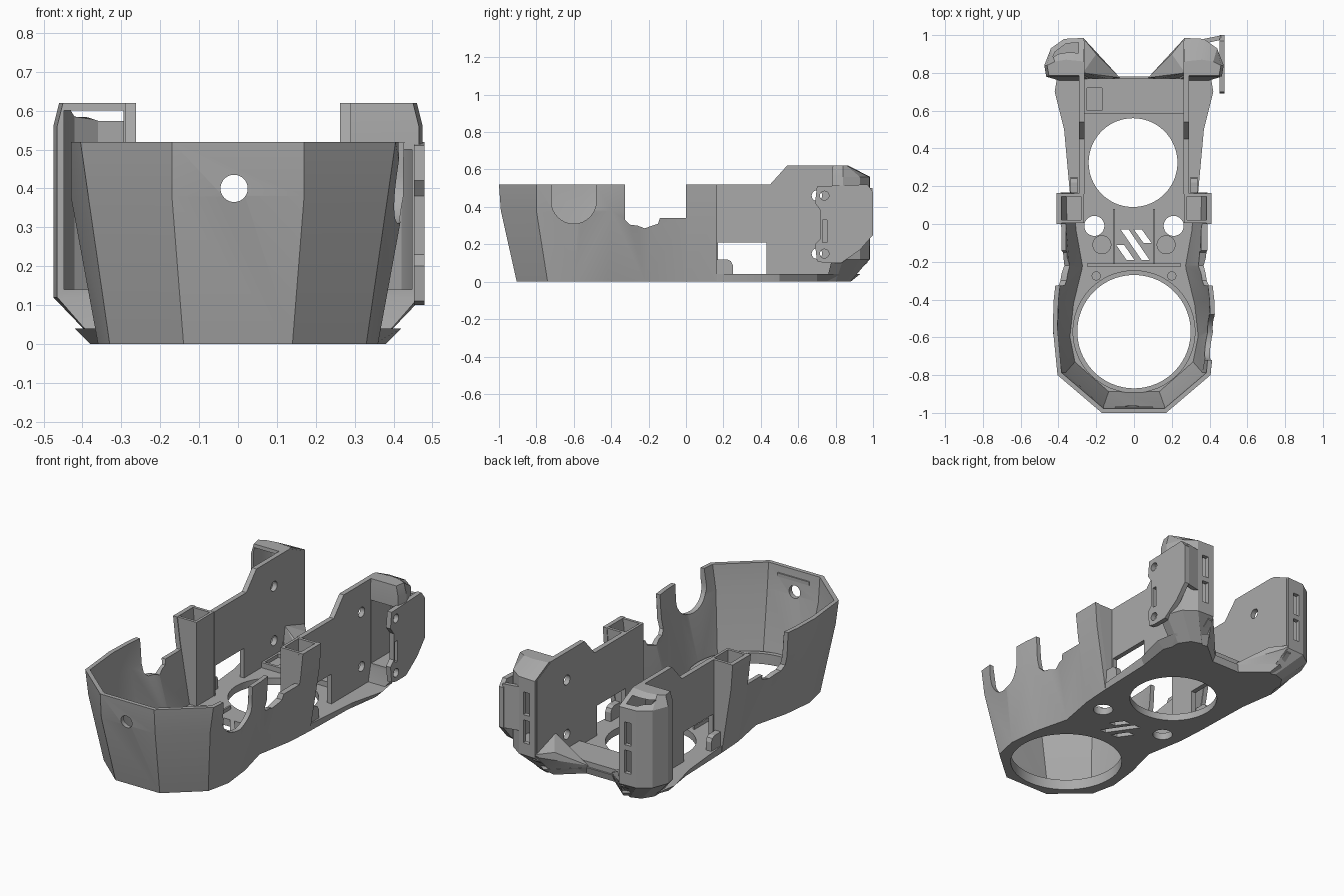
import bpy, bmesh, math
from mathutils import Vector

if "Cube" in bpy.data.objects:
    bpy.data.objects.remove(bpy.data.objects["Cube"])

GREY = (0.4, 0.4, 0.4, 1)
mat = bpy.data.materials.new("mid grey")
mat.use_nodes = True
mat.diffuse_color = GREY
mat.node_tree.nodes["Principled BSDF"].inputs["Base Color"].default_value = GREY


def finish(name, bm):
    bmesh.ops.recalc_face_normals(bm, faces=bm.faces)
    me = bpy.data.meshes.new(name)
    bm.to_mesh(me)
    bm.free()
    me.materials.append(mat)
    ob = bpy.data.objects.new(name, me)
    bpy.context.collection.objects.link(ob)
    return ob


def loft(name, rings):
    """Skin closed rings of equal length and cap both ends."""
    bm = bmesh.new()
    vs = [[bm.verts.new(p) for p in r] for r in rings]
    n = len(rings[0])
    for a, b in zip(vs, vs[1:]):
        for i in range(n):
            j = (i + 1) % n
            bm.faces.new((a[i], a[j], b[j], b[i]))
    bm.faces.new(vs[0])
    bm.faces.new(vs[-1])
    return finish(name, bm)


def prism(name, pts, axis, lo, hi):
    """Extrude a 2D outline along x, y or z."""
    k = "xyz".index(axis)
    rings = []
    for h in (lo, hi):
        rings.append([tuple(p[:k]) + (h,) + tuple(p[k:]) for p in pts])
    return loft(name, rings)


def box(name, x, y, z):
    x = sorted(x)
    return prism(name, [(x[0], y[0]), (x[1], y[0]), (x[1], y[1]), (x[0], y[1])], "z", *z)


def disc(name, c, r, axis, lo, hi, n=48):
    pts = [(c[0] + r * math.cos(math.tau * i / n), c[1] + r * math.sin(math.tau * i / n))
           for i in range(n)]
    return prism(name, pts, axis, lo, hi)


def hull(name, pts):
    bm = bmesh.new()
    for p in pts:
        bm.verts.new(p)
    bmesh.ops.convex_hull(bm, input=bm.verts)
    return finish(name, bm)


def cut(ob, *cutters):
    for c in cutters:
        m = ob.modifiers.new("cut", "BOOLEAN")
        m.operation, m.solver, m.object = "DIFFERENCE", "EXACT", c
    dg = bpy.context.evaluated_depsgraph_get()
    me = bpy.data.meshes.new_from_object(ob.evaluated_get(dg))
    ob.modifiers.clear()
    ob.data = me
    for c in cutters:
        bpy.data.objects.remove(c)


def both(half):
    """Mirror a half outline running from rear to front into a full one."""
    return half + [(-x, y) for x, y in reversed(half)]


# Faceted front bowl, one continuous wall from post to post
low = both([(.34, .165), (.33, 0), (.29, -.22), (.34, -.42), (.36, -.6), (.33, -.74), (.14, -.905)])
mid = both([(.4, .165), (.395, 0), (.395, -.22), (.42, -.4), (.43, -.57), (.385, -.8), (.17, -.99)])
top = both([(.41, .165), (.41, 0), (.405, -.22), (.425, -.4), (.43, -.55), (.405, -.8), (.17, -1)])


def inset(path, t):
    out = []
    for i, p in enumerate(path):
        a = Vector(path[max(i - 1, 0)])
        b = Vector(path[min(i + 1, len(path) - 1)])
        d = (b - a).normalized()
        out.append((p[0] + d.y * t, p[1] - d.x * t))
    return out


sections = [(low, 0), (mid, .38), (top, .52), (inset(top, .025), .52),
            (inset(mid, .028), .38), (inset(low, .028), 0)]
bowl = loft("front_bowl", [[(*path[i], z) for path, z in sections] for i in range(len(low))])
saddle = prism("saddle_cutter", [(-.325, .7), (-.325, .33), (-.3, .305), (-.26, .3), (-.22, .285),
                                 (-.18, .3), (-.15, .31), (-.14, .34), (0, .34), (0, .7)], "x", -1, 1)
arc = [(-.6 + .12 * math.cos(a), .43 + .12 * math.sin(a))
       for a in [math.pi + math.pi * i / 16 for i in range(17)]]
u_notch = prism("notch_cutter", [(-.72, .7)] + arc + [(-.48, .7)], "x", .2, .7)
cut(bowl, saddle, u_notch, disc("screw_cutter", (-.01, .4), .035, "y", -1.2, -.8))

# Floor plate with flared rear edges, fan holes, light holes and slanted vents
front = [(.14, -.905), (.33, -.74), (.36, -.6), (.34, -.42), (.29, -.22), (.33, 0), (.34, .17)]
rear_low = [(.35, .5), (.38, .7), (.33, .82), (.22, .88), (.09, .77)]
rear_top = [(.37, .5), (.42, .7), (.4, .82), (.25, .93), (.08, .78)]
base = loft("floor_plate", [[(*p, z) for p in both(front + r)] for r, z in ((rear_low, 0), (rear_top, .04))])
holes = [disc("front_fan_cutter", (0, -.57), .3, "z", -1, 1, 96),
         disc("rear_fan_cutter", (-.005, .325), .235, "z", -1, 1, 96)]
for s in (1, -1):
    holes.append(disc("light_cutter", (s * .21, -.01), .053, "z", -1, 1))
for x0, y0, x1, y1 in ((-.07, -.03, .04, -.19), (0, -.03, .05, -.1), (-.095, -.11, -.04, -.19)):
    w = .042
    holes.append(prism("vent_cutter", [(x0, y0), (x0 + w, y0), (x1 + w, y1), (x1, y1)], "z", -1, 1))
cut(base, *holes)

# Lip around the front fan hole
lip = disc("fan_lip", (0, -.57), .325, "z", .03, .06, 96)
cut(lip, disc("lip_cutter", (0, -.57), .3, "z", -1, 1, 96))

# Floor details
rear_deck = box("rear_deck", (-.27, .27), (.585, .77), (.03, .07))
cut(rear_deck, box("deck_pocket", (-.25, -.17), (.6, .72), (.05, .2)))
box("cross_rib", (-.25, .25), (-.225, -.21), (.03, .08))
box("front_clip", (-.06, .06), (-.905, -.88), (.03, .05))
box("front_inner_ledge", (-.1, .1), (-.985, -.965), (.46, .48))

for s in (1, -1):
    side = "left" if s > 0 else "right"

    disc(side + "_light_pad", (s * .17, -.11), .05, "z", .03, .05)
    disc(side + "_magnet_pad", (s * .2, -.275), .024, "z", .03, .05)
    box(side + "_floor_rib", (s * .1, s * .11), (-.21, .08), (.03, .06))

    # Hollow post that tapers towards the floor
    post = loft(side + "_post", [[(s * .265, .004, z), (s * x, .004, z), (s * x, .162, z), (s * .265, .162, z)]
                                 for x, z in ((.33, .03), (.395, .38), (.405, .519))])
    cut(post, box("post_cutter", (s * .28, s * .39), (.02, .145), (.3, .7)))

    # Thin side wall with window and screw holes
    wall = prism(side + "_side_wall", [(.16, .03), (.16, .52), (.45, .52), (.54, .62), (.84, .62),
                                       (.97, .56), (.97, .1), (.87, .03)], "x", *sorted((s * .262, s * .29)))
    cut(wall, box("window_cutter", (s * .2, s * .35), (.17, .43), (.04, .21)),
        disc("upper_screw", (.7, .46), .028, "x", -1, 1, 24),
        disc("lower_screw", (.7, .15), .028, "x", -1, 1, 24))
    tab = [(.165, .03), (.25, .03), (.25, .09), (.24, .11), (.22, .12), (.165, .12)]
    prism(side + "_clip_tab", tab, "x", *sorted((s * .3, s * .335)))

    # Faceted rear housing, hollow towards the front
    foot = [(.22, .85), (.26, .88), (.32, .86), (.36, .8), (.36, .75), (.22, .75)]
    body = [(.265, .985), (.37, .98), (.44, .93), (.475, .84), (.465, .78), (.265, .78)]
    cap = [(.265, .86), (.36, .87), (.42, .86), (.46, .84), (.45, .785), (.265, .785)]
    housing = loft(side + "_rear_housing", [[(s * x, y, z) for x, y in ring] for ring, z in
                                            ((foot, 0), (body, .12), (body, .56), (cap, .62))])
    inner = [(.295, .6), (.295, .96), (.36, .955), (.42, .91), (.448, .83), (.448, .6)]
    pocket = prism("pocket_cutter", [(s * x, y) for x, y in inner], "z", .14, .5 if s > 0 else .6)
    slots = [box("slot_cutter", (s * .3, s * .34), (.9, 1.1), z) for z in ((.19, .32), (.35, .48))]
    cut(housing, pocket, *slots)

    # Wedge foot sloping down to the middle
    hull(side + "_wedge_foot", [(s * x, y, z) for x, y, z in (
        (.09, .77, 0), (.22, .88, 0), (.27, .77, 0), (.075, .775, .05), (.14, .77, .08),
        (.25, .965, .12), (.27, .985, .14), (.27, .8, .2), (.2, .9, .14))])

# Mounting flange on the left with screw holes and a slot
flange = prism("mounting_flange", [(.7, .11), (.69, .2), (.72, .23), (.72, .38), (.69, .42), (.7, .51),
                                   (.97, .52), (1, .48), (1, .25), (.93, .17), (.83, .1), (.74, .1)],
               "x", .452, .48)
cut(flange, disc("upper_hole", (.74, .46), .024, "x", 0, 1, 24),
    disc("lower_hole", (.74, .15), .024, "x", 0, 1, 24),
    box("flange_slot", (.4, .6), (.73, .755), (.21, .33)))
prism("flange_back_wall", [(.37, .955), (.37, .98), (.46, .998), (.46, .975)], "z", .25, .5)

# Shade rounded parts smoothly, keep facets crisp
bpy.ops.object.select_all(action="DESELECT")
for ob in bpy.context.collection.objects:
    if ob.type == "MESH" and mat.name in ob.data.materials:
        ob.select_set(True)
        bpy.context.view_layer.objects.active = ob
bpy.ops.object.shade_smooth_by_angle(angle=math.radians(20))
